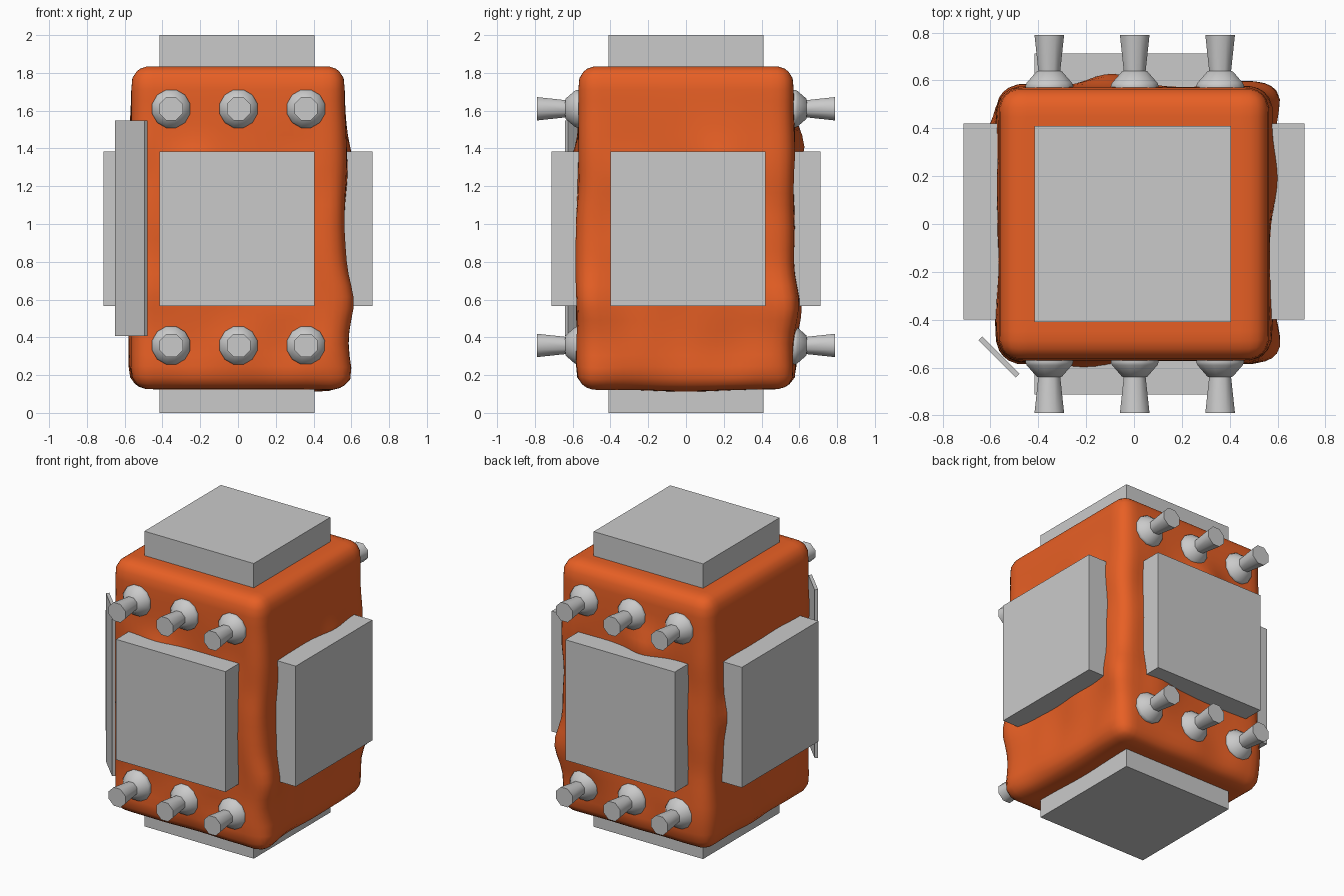
import bpy, bmesh, math
from mathutils import Vector, Matrix, noise

cube = bpy.data.objects.get("Cube")
if cube:
    bpy.data.objects.remove(cube)


def material(name, rgb):
    m = bpy.data.materials.new(name)
    m.use_nodes = True
    m.diffuse_color = (*rgb, 1)
    m.node_tree.nodes["Principled BSDF"].inputs["Base Color"].default_value = (*rgb, 1)
    return m


orange = material("orange", (0.8, 0.115, 0.018))
grey = material("grey", (0.59, 0.59, 0.59))


def finish(name, bm, mat, smooth_angle=None):
    bmesh.ops.recalc_face_normals(bm, faces=bm.faces)
    me = bpy.data.meshes.new(name)
    bm.to_mesh(me)
    bm.free()
    me.materials.append(mat)
    ob = bpy.data.objects.new(name, me)
    bpy.context.collection.objects.link(ob)
    if smooth_angle:
        bpy.ops.object.select_all(action='DESELECT')
        ob.select_set(True)
        bpy.context.view_layer.objects.active = ob
        bpy.ops.object.shade_smooth_by_angle(angle=math.radians(smooth_angle))
    return ob


def box(name, lo, hi, mat, turn=0):
    lo, hi = Vector(lo), Vector(hi)
    bm = bmesh.new()
    bmesh.ops.create_cube(bm, size=1, matrix=Matrix.Diagonal((*(hi - lo), 1)))
    ob = finish(name, bm, mat)
    ob.location = (lo + hi) / 2
    ob.rotation_euler.z = turn
    return ob


# Lumpy body: a gridded box with rounded edges, pushed out by soft swellings
HALF, MID, ROUND = Vector((0.565, 0.57, 0.855)), Vector((0, 0, 0.98)), 0.095
INNER = HALF - Vector((ROUND,) * 3)
# centre, outward push, spread
swellings = [
    ((-0.57, 0.3, 1.0), (-0.07, 0, 0), 0.12),
    ((0.57, 0.2, 1.3), (0.035, 0, 0), 0.14),
    ((0.57, -0.5, 0.6), (0.045, -0.02, 0), 0.14),
    ((0.57, 0.5, 0.55), (0.035, 0.03, 0), 0.14),
    ((0.57, -0.45, 0.2), (0.035, -0.02, -0.01), 0.12),
    ((-0.2, -0.57, 1.26), (0, -0.06, 0), 0.13),
    ((-0.1, 0.57, 1.4), (0, 0.06, 0), 0.13),
    ((0.3, 0.57, 0.55), (0, 0.03, 0), 0.14),
    ((0.3, 0, 0.12), (0, 0, -0.015), 0.25),
]

bm = bmesh.new()
bmesh.ops.create_cube(bm, size=2)
bmesh.ops.subdivide_edges(bm, edges=bm.edges[:], cuts=27, use_grid_fill=True)
for v in bm.verts:
    p = Vector(c * h for c, h in zip(v.co, HALF))
    q = Vector(max(-i, min(i, c)) for c, i in zip(p, INNER))
    n = (p - q).normalized()
    p = q + n * ROUND + MID
    push = Vector()
    for centre, out, spread in swellings:
        push += Vector(out) * math.exp(-((p - Vector(centre)).length / spread) ** 2)
    fade = max(0, min(1, (1.7 - p.z) / 0.4))
    side = Vector((n.x, n.y, 0))
    v.co = p + push + side * (0.005 + 0.018 * noise.noise(p * 4)) * fade
finish("body", bm, orange, 60)

# Square plates on all six sides
A, B, OUT, IN = -0.415, 0.405, 0.713, 0.5
Z0, Z1 = 0.567, 1.383
box("front_plate", (A, -OUT, Z0), (B, -IN, Z1), grey)
box("back_plate", (A, IN, Z0), (B, OUT, Z1), grey)
box("right_plate", (-OUT, -0.4, Z0), (-IN, 0.42, Z1), grey)
box("left_plate", (IN, -0.4, Z0), (OUT, 0.42, Z1), grey)
box("top_plate", (A, -0.41, 1.75), (B, 0.41, 2), grey)
box("bottom_plate", (A, -0.41, 0), (B, 0.41, 0.2), grey)

# Thin upright panel turned across the front right corner
box("corner_panel", (-0.675, -0.567, 0.407), (-0.455, -0.545, 1.547), grey, -math.pi / 4)


def lathe(name, profile, sides, loc, sign, angle):
    """Turn (radius, outward distance) points about the y axis."""
    bm = bmesh.new()
    rings = []
    for r, d in profile:
        turns = [(k + 0.5) * math.tau / sides for k in range(sides)]
        rings.append([bm.verts.new((r * math.cos(t), sign * d, r * math.sin(t))) for t in turns])
    for a, b in zip(rings, rings[1:]):
        for k in range(sides):
            j = (k + 1) % sides
            bm.faces.new((a[k], a[j], b[j], b[k]))
    bm.faces.new(rings[0])
    bm.faces.new(rings[-1])
    finish(name, bm, grey, angle).location = loc


# Three flared studs above and below the plates, front and back
for sign, face in ((-1, "front"), (1, "back")):
    for z, row in ((1.61, "upper"), (0.357, "lower")):
        for i, x in enumerate((-0.354, 0.003, 0.36)):
            tag = f"{face}_{row}_{i + 1}"
            lathe("stud_collar_" + tag, [(0.09, 0.52), (0.104, 0.577), (0.098, 0.59), (0.055, 0.638), (0.03, 0.642)],
                  12, (x, 0, z), sign, 40)
            lathe("stud_pin_" + tag, [(0.045, 0.6), (0.067, 0.79)], 8, (x, 0, z), sign, 50)
